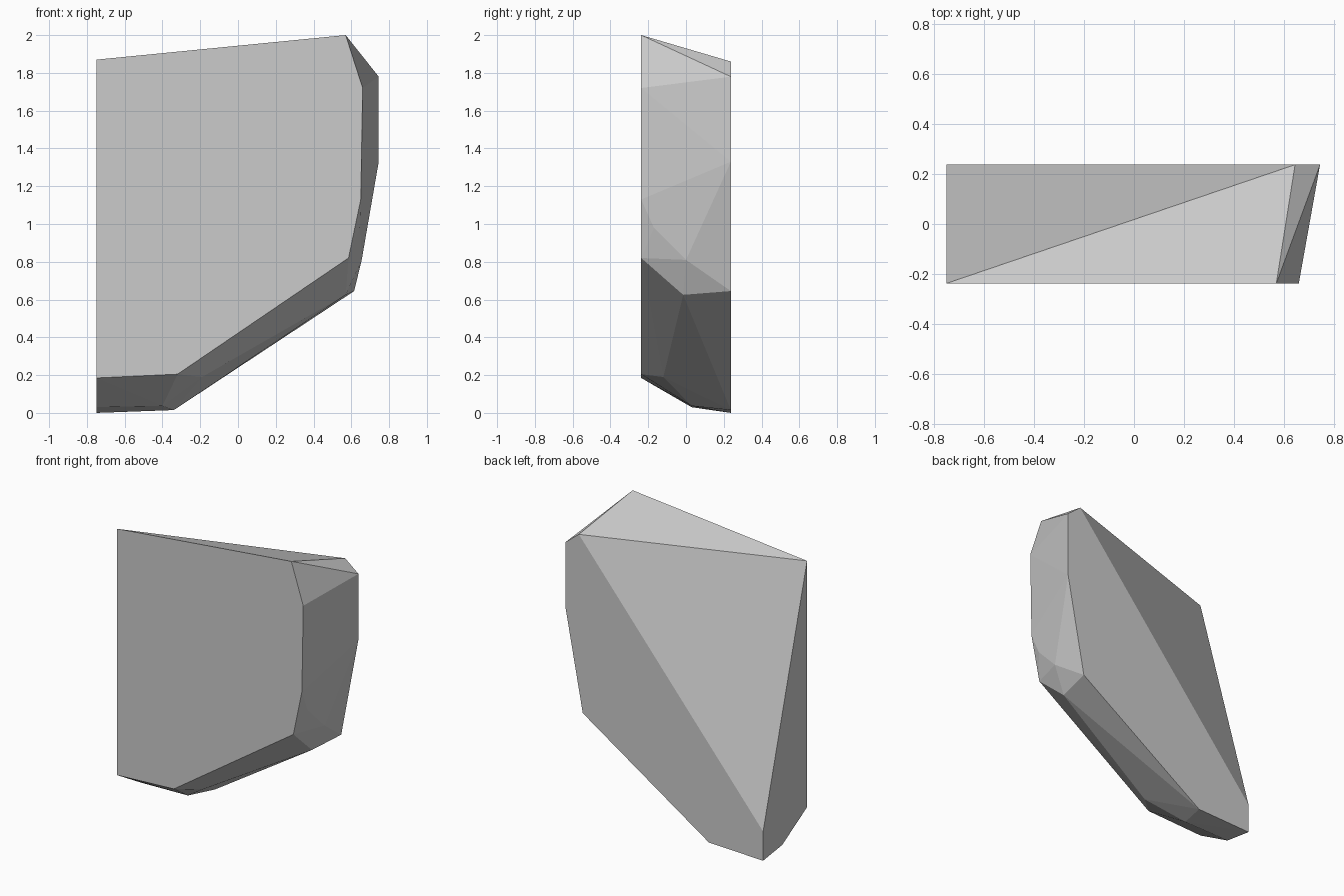
import bpy
import bmesh
from math import radians

cube = bpy.data.objects.get("Cube")
if cube:
    bpy.data.objects.remove(cube, do_unlink=True)

DEPTH = 0.2375

# Front outline and back outline of the slab as (x, z)
front = [(-0.75, 1.87), (0.57, 2.0), (0.66, 1.72), (0.65, 1.13),
         (0.585, 0.82), (-0.32, 0.205), (-0.75, 0.185)]
back = [(-0.75, 0.2), (-0.75, 0.0), (-0.34, 0.015), (0.615, 0.645),
        (0.745, 1.33), (0.745, 1.78), (0.645, 1.86)]
# Chipped corners between the two outlines
chips = [(0.645, -0.17, 0.98), (0.655, 0.0, 0.81), (0.57, -0.015, 0.625),
         (-0.19, -0.12, 0.19), (-0.4, 0.03, 0.037), (-0.75, 0.03, 0.03)]

points = [(x, -DEPTH, z) for x, z in front]
points += [(x, DEPTH, z) for x, z in back]
points += chips

# Wrap the corners in a faceted stone and merge its flat faces
bm = bmesh.new()
for p in points:
    bm.verts.new(p)
hull = bmesh.ops.convex_hull(bm, input=bm.verts)
loose = [v for v in bm.verts if not v.link_faces]
bmesh.ops.delete(bm, geom=loose, context='VERTS')
bmesh.ops.dissolve_limit(bm, angle_limit=radians(1), verts=bm.verts, edges=bm.edges)
bmesh.ops.recalc_face_normals(bm, faces=bm.faces)

mesh = bpy.data.meshes.new("stone_slab")
bm.to_mesh(mesh)
bm.free()
slab = bpy.data.objects.new("stone_slab", mesh)
bpy.context.collection.objects.link(slab)

# Plain grey stone
stone = bpy.data.materials.new("grey_stone")
stone.use_nodes = True
grey = (0.6, 0.6, 0.6, 1.0)
stone.diffuse_color = grey
stone.node_tree.nodes["Principled BSDF"].inputs["Base Color"].default_value = grey
mesh.materials.append(stone)
